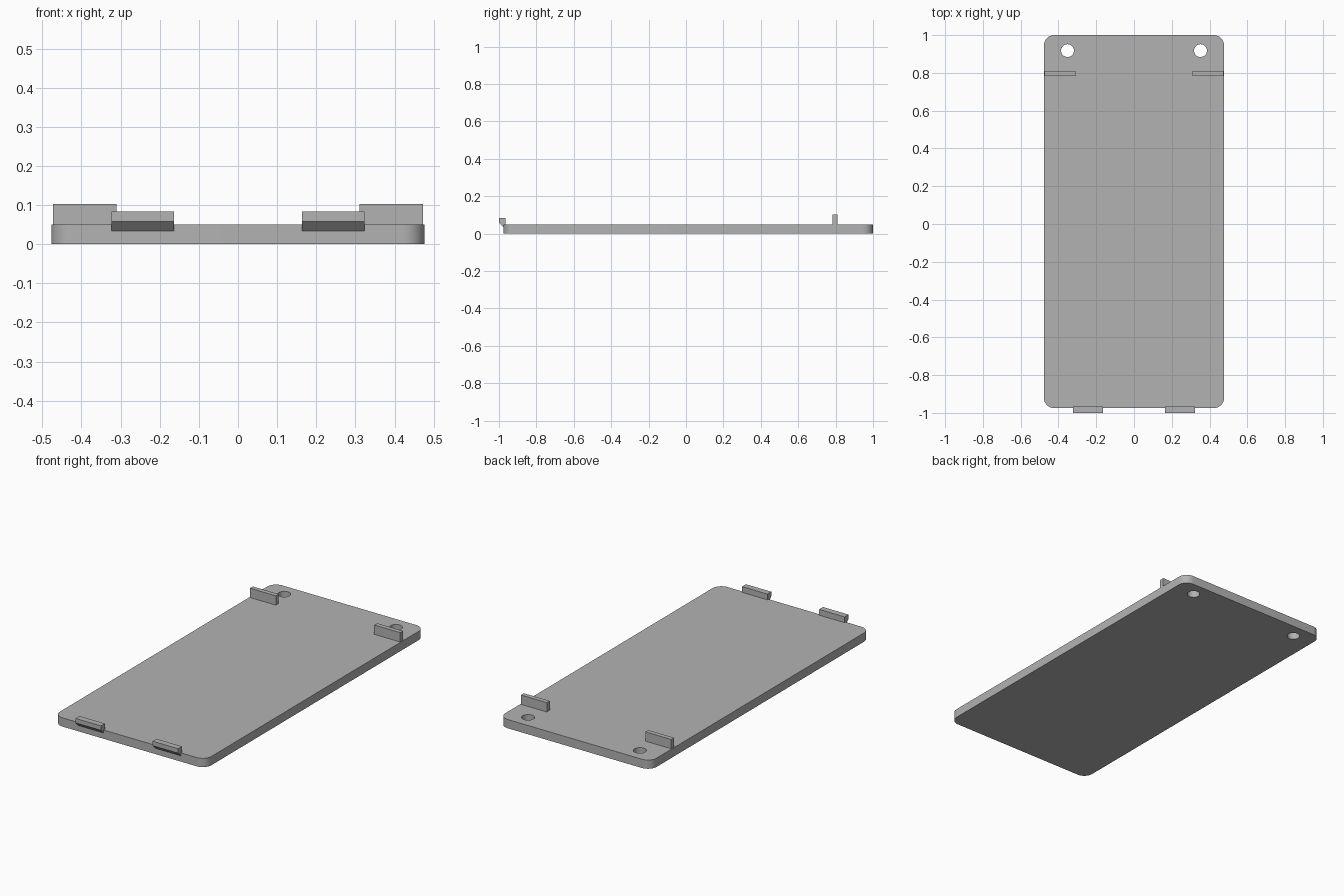
import bpy, bmesh, math

if "Cube" in bpy.data.objects:
    bpy.data.objects.remove(bpy.data.objects["Cube"])

grey = bpy.data.materials.new("grey plastic")
grey.diffuse_color = (0.45, 0.45, 0.45, 1)
grey.use_nodes = True
grey.node_tree.nodes["Principled BSDF"].inputs["Base Color"].default_value = grey.diffuse_color


def extrude(name, points, vector):
    """Solid made by sweeping a closed outline along a vector."""
    bm = bmesh.new()
    face = bm.faces.new([bm.verts.new(p) for p in points])
    new = bmesh.ops.extrude_face_region(bm, geom=[face])["geom"]
    bmesh.ops.translate(bm, vec=vector,
                        verts=[v for v in new if isinstance(v, bmesh.types.BMVert)])
    bmesh.ops.recalc_face_normals(bm, faces=bm.faces)
    mesh = bpy.data.meshes.new(name)
    bm.to_mesh(mesh)
    bm.free()
    mesh.materials.append(grey)
    obj = bpy.data.objects.new(name, mesh)
    bpy.context.collection.objects.link(obj)
    return obj


def arc(cx, cy, z, r, start, sweep, n):
    return [(cx + r * math.cos(start + sweep * i / n),
             cy + r * math.sin(start + sweep * i / n), z) for i in range(n + 1)]


# Base plate with rounded corners
W, Y0, Y1, T, R = 0.477, -0.975, 1.0, 0.05, 0.055
outline = []
for k, (cx, cy) in enumerate([(W - R, Y1 - R), (R - W, Y1 - R),
                              (R - W, Y0 + R), (W - R, Y0 + R)]):
    outline += arc(cx, cy, 0, R, k * math.pi / 2, math.pi / 2, 12)
plate = extrude("base_plate", outline, (0, 0, T))

# Mounting holes near the rear corners
for side, label in ((-1, "left"), (1, "right")):
    ring = arc(side * 0.352, 0.918, -0.05, 0.034, 0, 2 * math.pi, 32)[:-1]
    cutter = extrude("hole_cutter_" + label, ring, (0, 0, 0.15))
    cut = plate.modifiers.new("hole_" + label, "BOOLEAN")
    cut.operation = "DIFFERENCE"
    cut.solver = "EXACT"
    cut.object = cutter
    bpy.context.view_layer.objects.active = plate
    bpy.ops.object.modifier_apply(modifier=cut.name)
    bpy.data.objects.remove(cutter)

plate.select_set(True)
bpy.ops.object.shade_smooth_by_angle(angle=math.radians(30))

# Profiles as (y, z): upright rear tab, and front hook with a sloped underside
tab = [(0.783, T), (0.809, T), (0.809, 0.103), (0.783, 0.103)]
hook = [(-0.975, 0.033), (-1.0, 0.058), (-1.0, 0.083),
        (-0.965, 0.083), (-0.965, T), (-0.975, T)]

for side, label in ((-1, "left"), (1, "right")):
    for name, profile, x0, x1 in (("rear_tab_", tab, 0.31, 0.473),
                                  ("front_hook_", hook, 0.163, 0.323)):
        extrude(name + label, [(side * x0, y, z) for y, z in profile],
                (side * (x1 - x0), 0, 0))
